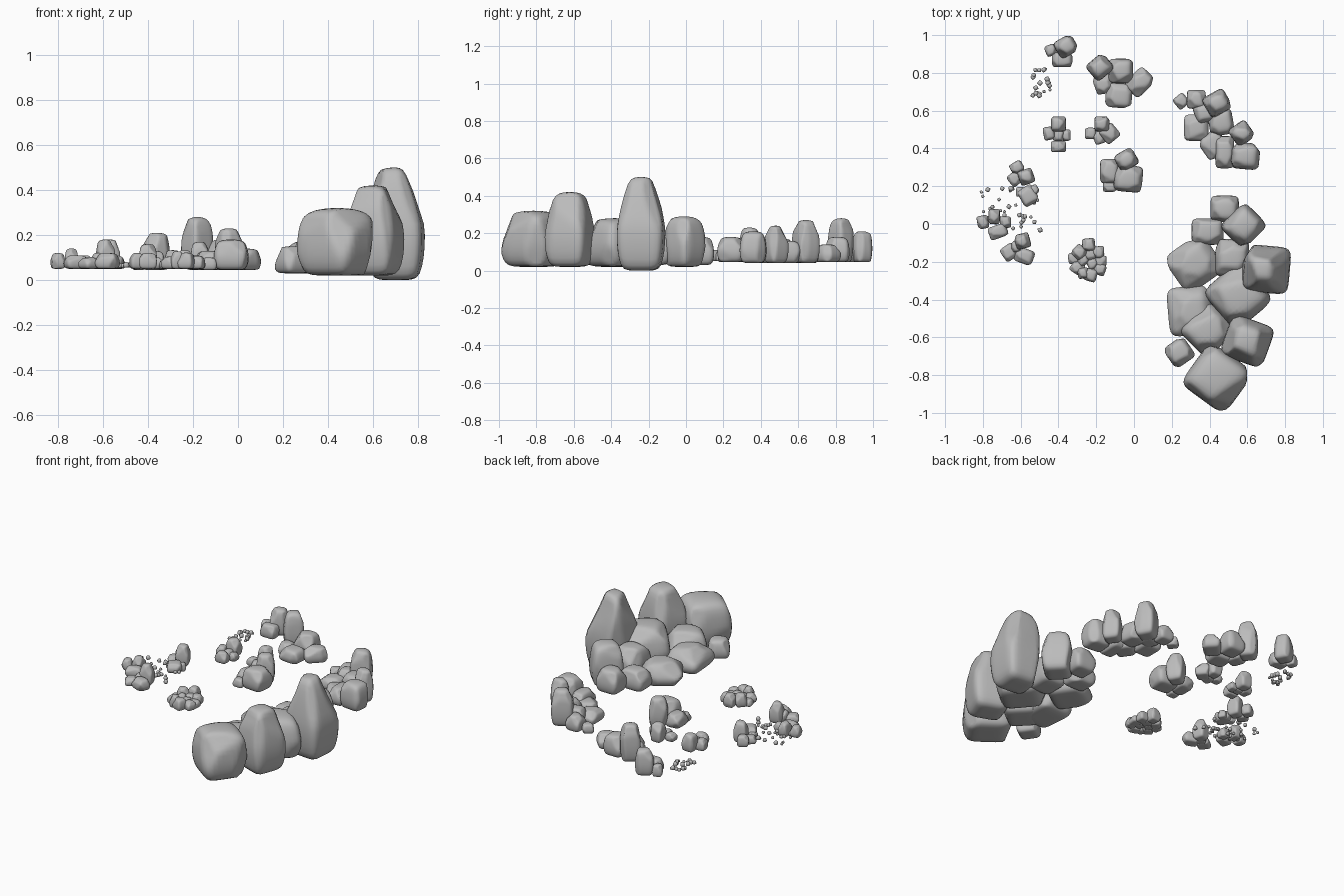
import bpy, bmesh, math, random
from mathutils import Vector, Matrix

cube = bpy.data.objects.get("Cube")
if cube:
    bpy.data.objects.remove(cube, do_unlink=True)
rng = random.Random(7)

stone = bpy.data.materials.new("grey_stone")
stone.use_nodes = True
grey = (0.5, 0.5, 0.5, 1)
stone.diffuse_color = grey
stone.node_tree.nodes["Principled BSDF"].inputs["Base Color"].default_value = grey


def add_rock(bm, x, y, width, depth, yaw, top, crown=0.12, lean=0, base=0, cuts=9):
    """Worn block: rounded box, lightly chipped, narrowing to its crown, which may lean."""
    part = bmesh.new()
    bmesh.ops.create_cube(part, size=2)
    bmesh.ops.subdivide_edges(part, edges=part.edges[:], cuts=cuts, use_grid_fill=True)
    # rounded box
    for v in part.verts:
        p = v.co
        p *= (abs(p.x) ** 6 + abs(p.y) ** 6 + abs(p.z) ** 5) ** (-1 / 6)
    # flat chips around the sides and the crown
    for i in range(7):
        angle = math.tau * (i + rng.uniform(-0.4, 0.4)) / 7
        normal = Vector((math.cos(angle), math.sin(angle), rng.uniform(-0.3, 1))).normalized()
        limit = rng.uniform(1.02, 1.22)
        for v in part.verts:
            v.co -= normal * max(0, normal.dot(v.co) - limit)
    # narrowing towards the crown and the foot
    for v in part.verts:
        z = v.co.z
        shrink = 1 - crown * max(0, z + 0.3) ** 1.5 - 0.12 * max(0, -z) ** 2
        v.co.x = v.co.x * shrink + lean * max(0, z)
        v.co.y *= shrink
        # domed top
        if z > 0:
            v.co.z -= z * 0.14 * (v.co.x ** 2 + v.co.y ** 2)
    # fit to the wanted size
    low = Vector([min(v.co[a] for v in part.verts) for a in range(3)])
    high = Vector([max(v.co[a] for v in part.verts) for a in range(3)])
    size = Vector((width, depth, top - base))
    place = Matrix.Translation((x, y, base)) @ Matrix.Rotation(math.radians(yaw), 4, "Z")
    for v in part.verts:
        t = [(v.co[a] - low[a]) / (high[a] - low[a]) for a in range(3)]
        v.co = place @ Vector(((t[0] - 0.5) * size.x, (t[1] - 0.5) * size.y, t[2] * size.z))
    mesh = bpy.data.meshes.new("rock_part")
    part.to_mesh(mesh)
    part.free()
    bm.from_mesh(mesh)
    bpy.data.meshes.remove(mesh)


def finish(bm, name):
    mesh = bpy.data.meshes.new(name)
    bm.to_mesh(mesh)
    bm.free()
    mesh.materials.append(stone)
    mesh.shade_smooth()
    obj = bpy.data.objects.new(name, mesh)
    bpy.context.scene.collection.objects.link(obj)


def rock_group(name, rocks, base):
    for number, rock in enumerate(rocks, start=1):
        bm = bmesh.new()
        add_rock(bm, *rock, base=base)
        finish(bm, f"{name}_{number}")


def pebble_scatter(name, x, y, spread_x, spread_y, count):
    bm = bmesh.new()
    for _ in range(count):
        size = rng.uniform(0.014, 0.026)
        add_rock(bm, x + rng.uniform(-1, 1) * spread_x, y + rng.uniform(-1, 1) * spread_y,
                 size, size, rng.uniform(0, 90), 0.055 + size, base=0.055, cuts=2)
    finish(bm, name)


# rocks are listed as x, y, width, depth, yaw, top, then crown and lean where they matter
rock_group("tall_boulder", [(.7, -.24, .25, .25, -5, .5, .3, -.2)], 0)
rock_group("great_boulder", [
    (.44, -.815, .29, .28, -36, .32, .08),
    (.6, -.62, .24, .23, -20, .42, .2),
    (.55, -.38, .27, .28, 40, .28),
    (.58, -.01, .19, .18, 45, .29),
], .02)
rock_group("low_boulder", [
    (.48, .08, .15, .14, 0, .18),
    (.39, -.04, .17, .14, 0, .16),
    (.32, -.21, .25, .24, 35, .17, .25),
    (.52, -.18, .18, .2, 0, .22),
    (.3, -.46, .24, .26, 5, .17, .25),
    (.39, -.56, .23, .22, 45, .22),
    (.24, -.68, .13, .13, 35, .15),
], .03)

# rear left bank
rock_group("bank_rock", [
    (.25, .65, .07, .07, 40, .1),
    (.33, .66, .1, .1, 0, .14),
    (.44, .64, .13, .12, 30, .27),
    (.46, .54, .13, .14, 10, .16),
    (.33, .51, .13, .14, 0, .12),
    (.42, .42, .13, .13, 35, .12),
    (.57, .48, .11, .11, 35, .24),
    (.59, .36, .15, .14, -5, .21),
    (.48, .38, .1, .17, 0, .15),
    (.38, .59, .12, .1, 20, .15),
], .04)

# rear middle stack
rock_group("rear_rock", [
    (-.18, .83, .12, .11, 40, .28),
    (-.07, .81, .13, .13, 0, .18),
    (.03, .75, .14, .11, 45, .14),
    (-.08, .68, .14, .13, -5, .13),
    (-.16, .74, .1, .1, 20, .12),
], .045)

# small stacks
rock_group("back_corner_rock", [
    (-.36, .94, .11, .1, 30, .21),
    (-.44, .92, .06, .06, 20, .12),
    (-.38, .87, .11, .08, 0, .13),
], .045)
rock_group("centre_rock", [
    (-.04, .34, .11, .1, 30, .23),
    (-.03, .24, .15, .14, -5, .18),
    (-.13, .28, .1, .13, 0, .13),
    (-.13, .2, .07, .06, 0, .1),
], .045)
rock_group("inner_rock", [
    (-.17, .53, .08, .08, 0, .17),
    (-.13, .48, .09, .09, 40, .13),
    (-.23, .48, .06, .06, 0, .1),
    (-.18, .46, .07, .07, 20, .1),
], .05)
rock_group("outer_rock", [
    (-.4, .53, .08, .08, 0, .16),
    (-.45, .48, .06, .07, 10, .12),
    (-.4, .47, .06, .06, 0, .11),
    (-.36, .47, .05, .06, 0, .1),
    (-.4, .41, .08, .06, 0, .12),
], .05)
rock_group("right_rock", [
    (-.62, .3, .07, .06, 30, .12),
    (-.57, .25, .08, .08, 20, .18),
    (-.63, .24, .07, .07, 40, .1),
    (-.56, .15, .09, .1, 30, .11),
    (-.6, .17, .05, .05, 0, .09),
    (-.53, .18, .05, .05, 30, .1),
], .05)
rock_group("right_edge_rock", [
    (-.74, .04, .06, .08, 0, .14),
    (-.8, .01, .06, .07, 10, .12),
    (-.72, -.04, .1, .07, 20, .11),
    (-.68, .01, .06, .06, 0, .11),
], .05)
rock_group("right_front_rock", [
    (-.59, -.09, .08, .08, 15, .18),
    (-.58, -.17, .1, .08, -20, .12),
    (-.66, -.15, .08, .08, 35, .1),
    (-.62, -.12, .06, .06, 0, .12),
], .05)

# pile of small stones
stones = [(-.24, -.11), (-.18, -.2), (-.32, -.18), (-.23, -.27), (-.3, -.23), (-.27, -.26),
          (-.27, -.19), (-.22, -.21), (-.23, -.16), (-.29, -.15), (-.19, -.15), (-.18, -.24)]
pile = []
for x, y in stones:
    size = rng.uniform(.055, .07)
    pile.append((x, y, size, size, rng.uniform(0, 90), rng.uniform(.09, .14)))
rock_group("front_pile_stone", pile, .05)

pebble_scatter("rear_pebbles", -.5, .75, .06, .08, 20)
pebble_scatter("right_pebbles", -.65, .08, .16, .12, 40)
